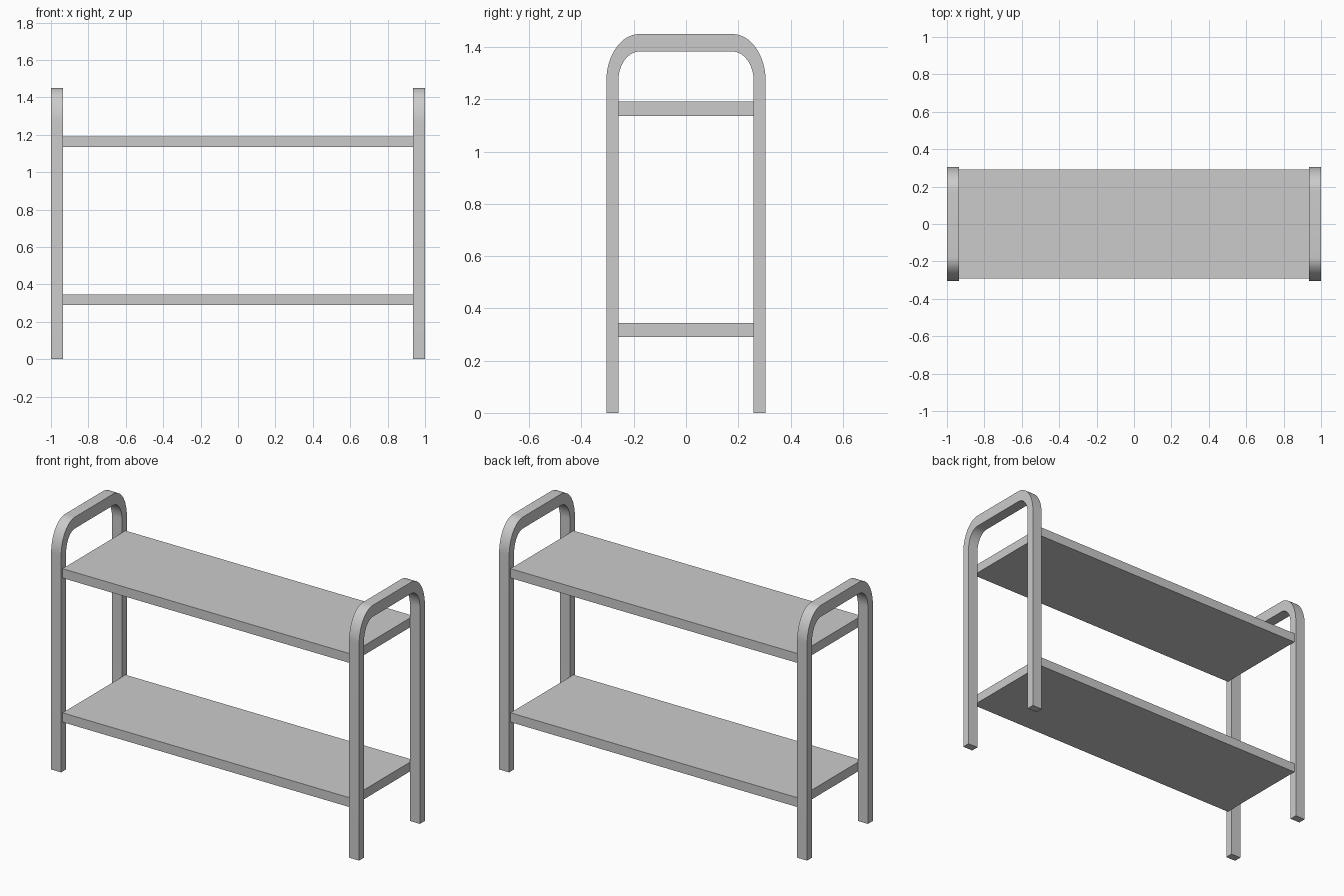
import bpy, bmesh, math

if "Cube" in bpy.data.objects:
    bpy.data.objects.remove(bpy.data.objects["Cube"])

HALF_Y, LEG_T = 0.305, 0.046        # frame half depth, leg thickness
TOP_Z, BAR_T = 1.45, 0.067          # frame height, top bar thickness
ARC_Y, ARC_Z, STEPS = 0.178, 1.27, 16   # bend centre and segments
X_IN, X_OUT = 0.935, 1.0


def arch(ry, rz):
    """Inverted-U outline in y/z, from the front foot to the back foot."""
    half = []
    for i in range(STEPS + 1):
        a = math.pi / 2 * i / STEPS
        half.append((ARC_Y + ry * math.cos(a), ARC_Z + rz * math.sin(a)))
    half = [(ARC_Y + ry, 0.0)] + half
    return [(-y, z) for y, z in half] + half[::-1]


def side_frame(name, x0, x1):
    outer = arch(HALF_Y - ARC_Y, TOP_Z - ARC_Z)
    inner = arch(HALF_Y - LEG_T - ARC_Y, TOP_Z - BAR_T - ARC_Z)
    bm = bmesh.new()
    rings = [[bm.verts.new(p) for p in ((x0, *o), (x1, *o), (x1, *i), (x0, *i))]
             for o, i in zip(outer, inner)]
    for a, b in zip(rings, rings[1:]):
        for k in range(4):
            n = (k + 1) % 4
            bm.faces.new((a[k], a[n], b[n], b[k]))
    bm.faces.new(rings[0])
    bm.faces.new(rings[-1])
    bmesh.ops.recalc_face_normals(bm, faces=bm.faces)
    mesh = bpy.data.meshes.new(name)
    bm.to_mesh(mesh)
    bm.free()
    obj = bpy.data.objects.new(name, mesh)
    bpy.context.collection.objects.link(obj)
    bpy.ops.object.select_all(action='DESELECT')
    obj.select_set(True)
    bpy.context.view_layer.objects.active = obj
    bpy.ops.object.shade_smooth_by_angle(angle=math.radians(30))


def shelf(name, z0, z1):
    bpy.ops.mesh.primitive_cube_add(size=1, location=(0, 0, (z0 + z1) / 2))
    obj = bpy.context.object
    obj.name = name
    obj.scale = (2 * X_IN, 0.584, z1 - z0)
    bpy.ops.object.transform_apply(location=False, rotation=False, scale=True)


# Bent side frames
side_frame("left_frame", -X_OUT, -X_IN)
side_frame("right_frame", X_IN, X_OUT)

# Flat boards between the frames
shelf("lower_shelf", 0.29, 0.345)
shelf("upper_shelf", 1.136, 1.191)
